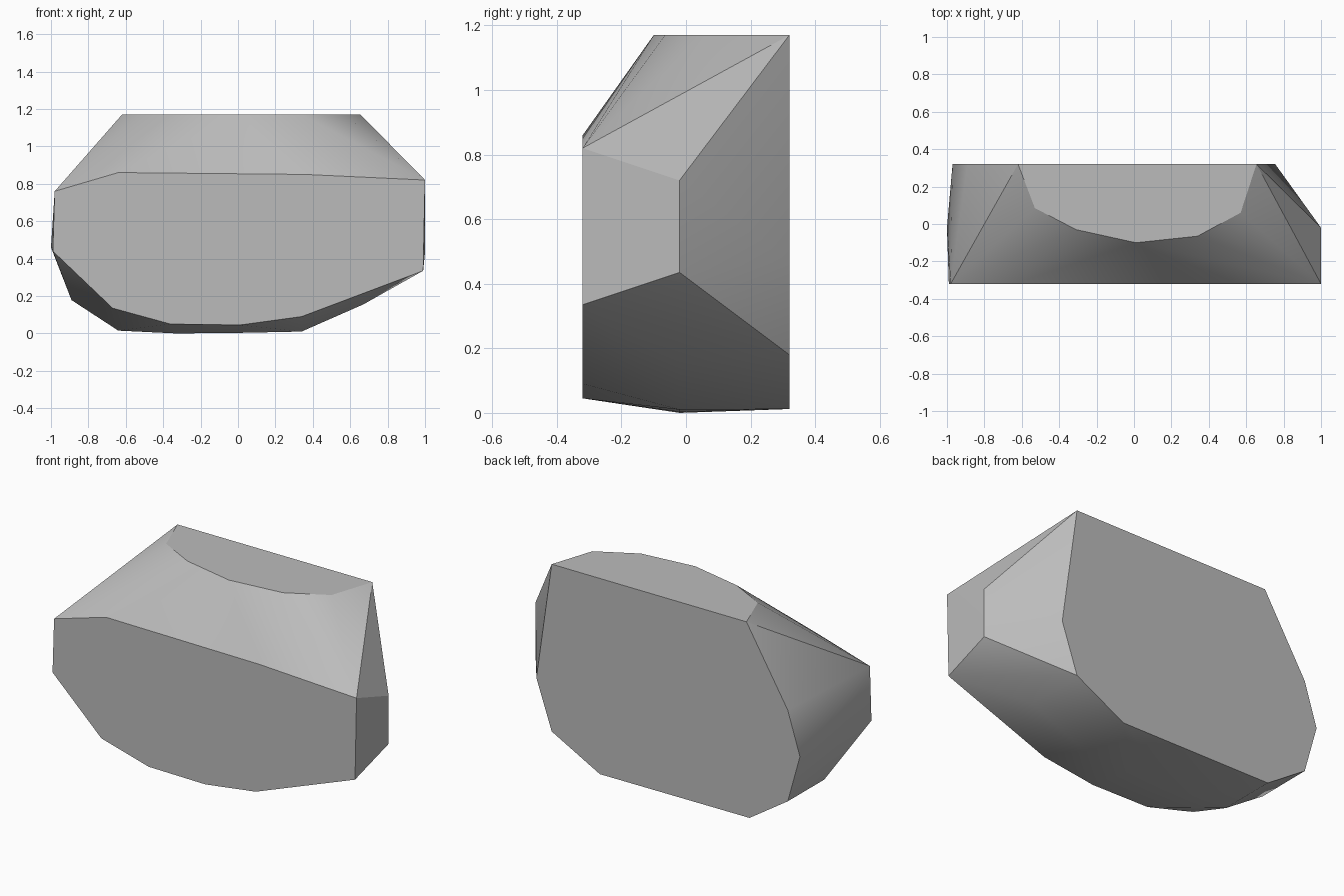
import bpy, bmesh, math

if "Cube" in bpy.data.objects:
    bpy.data.objects.remove(bpy.data.objects["Cube"])

# Grey stone colour
stone = bpy.data.materials.new("stone grey")
stone.use_nodes = True
GREY = (0.5, 0.5, 0.5, 1)
stone.diffuse_color = GREY
stone.node_tree.nodes["Principled BSDF"].inputs["Base Color"].default_value = GREY

DEPTH, TOP, MIDDLE = 0.32, 1.17, -0.02

# Flat front and back outlines (x, z)
front = [(-0.98, 0.76), (-0.64, 0.86), (0.36, 0.85), (1, 0.82), (0.99, 0.335),
         (0.34, 0.09), (0.01, 0.045), (-0.36, 0.05), (-0.67, 0.135), (-0.99, 0.44)]
back = [(-0.62, TOP), (0.655, TOP), (0.755, 0.47), (0.655, 0.18), (0.34, 0.012),
        (-0.64, 0.015), (-0.89, 0.18), (-0.97, 0.466), (-0.89, 0.72)]
# Curved front rim of the flat top (x, y)
rim = [(-0.53, 0.085), (-0.31, -0.03), (0.01, -0.1), (0.34, -0.065), (0.57, 0.06)]
# Widest belt round the sides and underside (x, z)
belt = [(1, 0.72), (1, 0.435), (0.67, 0.155), (0.34, 0.01), (0, 0.003),
        (-0.33, 0), (-0.64, 0.015), (-0.89, 0.178), (-1, 0.46)]

points = [(x, -DEPTH, z) for x, z in front]
points += [(x, DEPTH, z) for x, z in back]
points += [(x, y, TOP) for x, y in rim]
points += [(x, MIDDLE, z) for x, z in belt]

# Wrap the outlines in one faceted boulder
bm = bmesh.new()
for p in points:
    bm.verts.new(p)
hull = bmesh.ops.convex_hull(bm, input=bm.verts)
loose = {g for g in hull["geom_interior"] + hull["geom_unused"]
         if isinstance(g, bmesh.types.BMVert)}
bmesh.ops.delete(bm, geom=list(loose), context="VERTS")
bmesh.ops.dissolve_limit(bm, angle_limit=math.radians(0.5),
                         verts=bm.verts, edges=bm.edges)
bmesh.ops.recalc_face_normals(bm, faces=bm.faces)
mesh = bpy.data.meshes.new("boulder")
bm.to_mesh(mesh)
bm.free()
mesh.materials.append(stone)
boulder = bpy.data.objects.new("boulder", mesh)
bpy.context.collection.objects.link(boulder)

# Soft shading with crisp edges
bpy.context.view_layer.objects.active = boulder
boulder.select_set(True)
bpy.ops.object.shade_smooth_by_angle(angle=math.radians(30))
